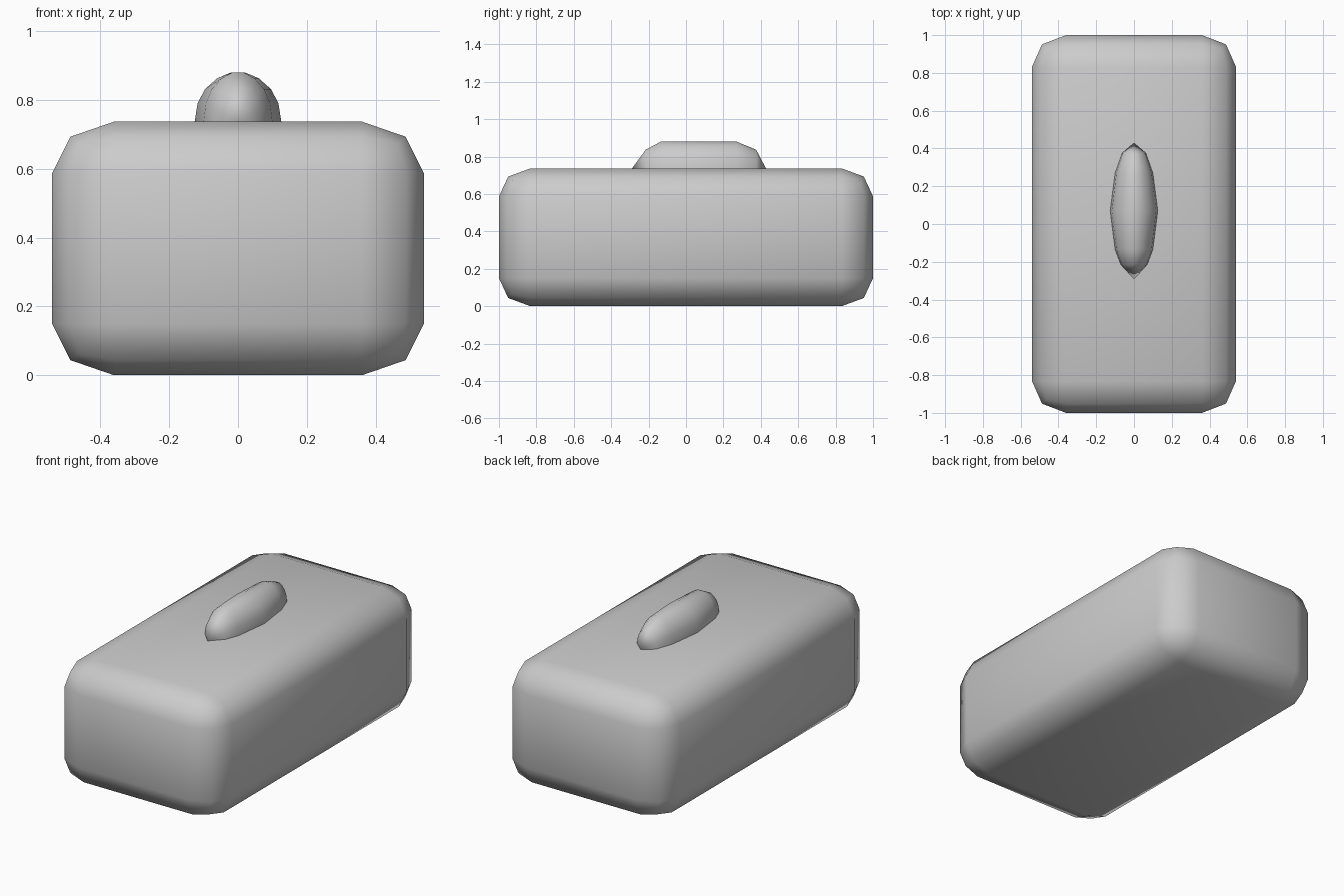
import bpy, bmesh
from mathutils import Matrix, Vector

if "Cube" in bpy.data.objects:
    bpy.data.objects.remove(bpy.data.objects["Cube"])


def finish(name, bm):
    bmesh.ops.recalc_face_normals(bm, faces=bm.faces)
    for f in bm.faces:
        f.smooth = True
    mesh = bpy.data.meshes.new(name)
    bm.to_mesh(mesh)
    bm.free()
    obj = bpy.data.objects.new(name, mesh)
    bpy.context.collection.objects.link(obj)
    return obj


# Body: box beveled in unit-radius space, then scaled so each axis gets its own radius
size = Vector((1.08, 2.0, 0.737))
radius = Vector((0.18, 0.168, 0.15))
bm = bmesh.new()
bmesh.ops.create_cube(bm, size=1)
bmesh.ops.scale(bm, vec=[s / r for s, r in zip(size, radius)], verts=bm.verts)
bmesh.ops.bevel(bm, geom=bm.edges[:], offset=1, offset_type='OFFSET',
                segments=2, profile=0.5, affect='EDGES')
bmesh.ops.scale(bm, vec=radius, verts=bm.verts)
bmesh.ops.translate(bm, vec=(0, 0, size.z / 2), verts=bm.verts)
finish("body", bm)

# Top button: arched cross-sections lofted along y between two pointed tips
half = [(1, -0.08), (1, 0), (0.93, 0.38), (0.76, 0.66), (0.48, 0.88), (0.16, 1)]
arch = half + [(-x, z) for x, z in reversed(half)]
rings = [(-0.215, 0.07, 0.10), (-0.135, 0.1, 0.143), (0.07, 0.126, 0.143),
         (0.27, 0.1, 0.143), (0.375, 0.063, 0.10)]  # y, half width, height
base = 0.737
bm = bmesh.new()
loops = [[bm.verts.new((w * x, y, base + h * z)) for x, z in arch] for y, w, h in rings]
n = len(arch)
for a, b in zip(loops, loops[1:]):
    for i in range(n):
        j = (i + 1) % n
        bm.faces.new((a[i], a[j], b[j], b[i]))
for loop, y in ((loops[0], -0.292), (loops[-1], 0.43)):
    tip = bm.verts.new((0, y, base - 0.005))
    for i in range(n):
        bm.faces.new((loop[i], loop[(i + 1) % n], tip))
finish("top_button", bm)
